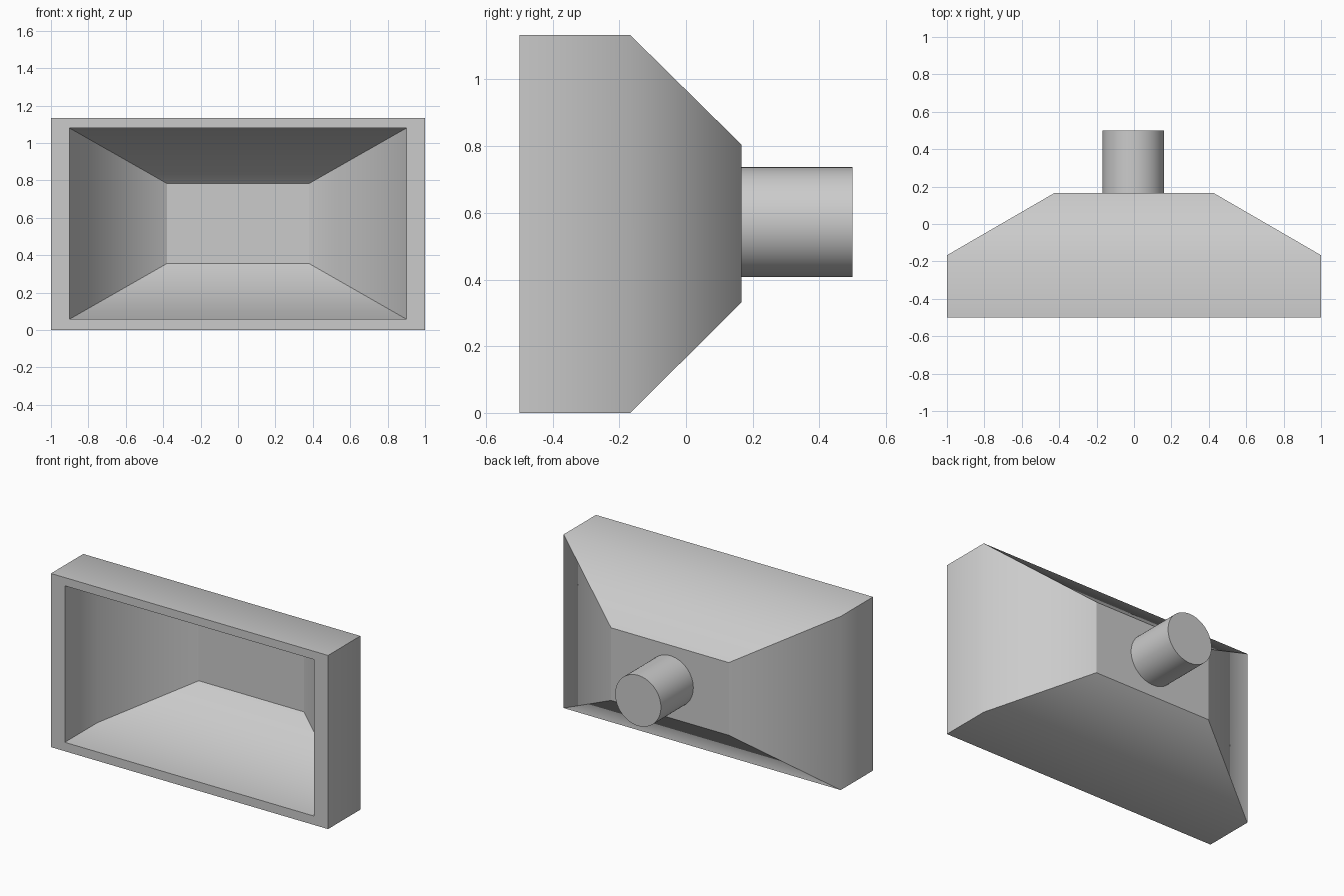
import bpy, bmesh, math

if "Cube" in bpy.data.objects:
    bpy.data.objects.remove(bpy.data.objects["Cube"])

BEND_Y = -0.167


def ring(bm, half_x, z_low, z_high, y):
    """Rectangular section in the xz plane."""
    return [bm.verts.new(p) for p in ((-half_x, y, z_low), (half_x, y, z_low),
                                      (half_x, y, z_high), (-half_x, y, z_high))]


# Hood: outer skin from back to lip, then inner skin from lip to the recess floor
sections = [
    (0.425, 0.331, 0.805, 0.166),
    (1.0, 0.0, 1.133, BEND_Y),
    (1.0, 0.0, 1.133, -0.5),
    (0.9, 0.058, 1.079, -0.5),
    (0.9, 0.058, 1.079, BEND_Y),
    (0.38, 0.355, 0.783, 0.138),
]
bm = bmesh.new()
rings = [ring(bm, *s) for s in sections]
for a, b in zip(rings, rings[1:]):
    for i in range(4):
        j = (i + 1) % 4
        bm.faces.new((a[i], a[j], b[j], b[i]))
bm.faces.new(rings[0])
bm.faces.new(rings[-1])
bmesh.ops.recalc_face_normals(bm, faces=bm.faces)

# Shading flows round the bends; every other edge is crisp
for f in bm.faces:
    f.smooth = True
for e in bm.edges:
    e.smooth = all(abs(v.co.y - BEND_Y) < 1e-4 for v in e.verts)

mesh = bpy.data.meshes.new("hood")
bm.to_mesh(mesh)
bm.free()
bpy.context.collection.objects.link(bpy.data.objects.new("hood", mesh))

# Rear spigot, seated slightly into the back wall
y0, y1 = 0.155, 0.5
bpy.ops.mesh.primitive_cylinder_add(vertices=64, radius=0.165, depth=y1 - y0,
                                    location=(-0.004, (y0 + y1) / 2, 0.572),
                                    rotation=(math.pi / 2, 0, 0))
bpy.context.object.name = "rear_spigot"
bpy.ops.object.shade_smooth_by_angle(angle=math.radians(30))
